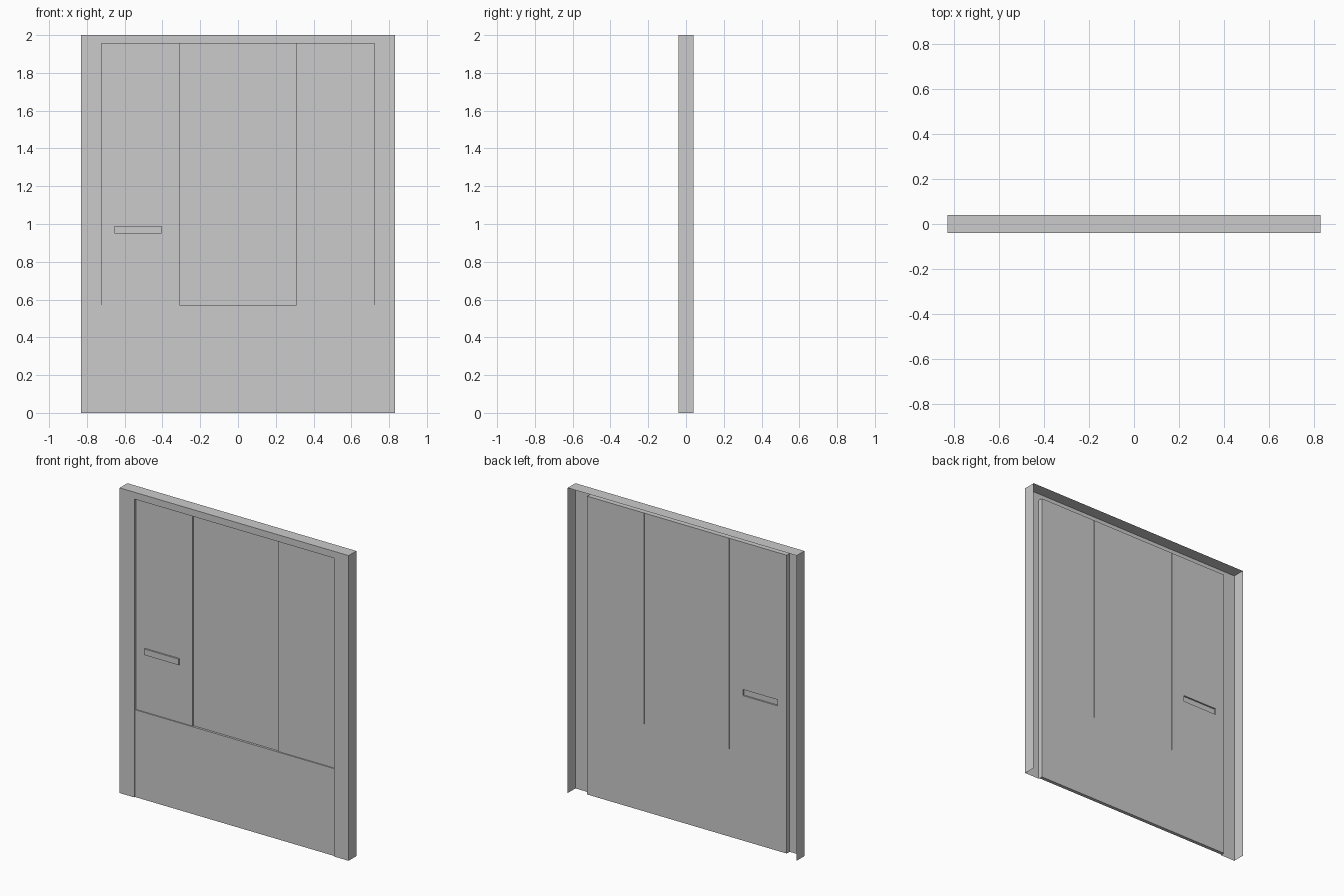
import bpy, bmesh

if "Cube" in bpy.data.objects:
    bpy.data.objects.remove(bpy.data.objects["Cube"])

W, D, H = 0.83, 0.04, 2.0        # half width, half depth, height of frame
OW, OH = 0.723, 1.955            # half width and height of the opening
SPLIT, ZL = 0.31, 0.572          # centre panel half width, lower panel height
BACK = -0.01                     # back plane of the door


def mesh_object(name, faces):
    bm = bmesh.new()
    for f in faces:
        bm.faces.new([bm.verts.new(p) for p in f])
    bmesh.ops.remove_doubles(bm, verts=bm.verts, dist=1e-5)
    me = bpy.data.meshes.new(name)
    bm.to_mesh(me)
    bm.free()
    ob = bpy.data.objects.new(name, me)
    bpy.context.collection.objects.link(ob)
    return ob


def box(name, x0, x1, y0, y1, z0, z1):
    bpy.ops.mesh.primitive_cube_add(size=1, location=((x0 + x1) / 2, (y0 + y1) / 2, (z0 + z1) / 2))
    ob = bpy.context.object
    ob.name = name
    ob.scale = (x1 - x0, y1 - y0, z1 - z0)
    bpy.ops.object.transform_apply(location=False, rotation=False, scale=True)
    return ob


def extrude_path(path, y0, y1):
    # strip of quads along an x-z path, from y0 to y1
    return [[(a[0], y0, a[1]), (a[0], y1, a[1]), (b[0], y1, b[1]), (b[0], y0, b[1])]
            for a, b in zip(path, path[1:])]


# Frame: thin shell open at the back and bottom
outer = [(W, 0), (W, H), (-W, H), (-W, 0)]
inner = [(OW, 0), (OW, OH), (-OW, OH), (-OW, 0)]
front = [[(p[0], -D, p[1]) for p in (outer[i + 1], outer[i], inner[i], inner[i + 1])] for i in range(3)]
mesh_object("frame", front + extrude_path(outer[::-1], -D, D) + extrude_path(inner, -D, BACK))

# Lower door panel
box("lower_panel", -OW, OW, -0.033, BACK, 0, ZL)

# Recessed centre panel, with a narrow groove each side at the back
box("centre_panel", -SPLIT, SPLIT, -0.018, -0.014, ZL, OH)
box("centre_panel_back", -SPLIT + 0.006, SPLIT - 0.006, -0.014, BACK, ZL, OH)

# Side panels
left = box("left_panel", -OW, -SPLIT, -0.026, BACK, ZL, OH)
box("right_panel", SPLIT, OW, -0.026, BACK, ZL, OH)

# Handle bar on the front and its pocket in the back
box("handle", -0.655, -0.405, -0.036, -0.026, 0.95, 0.99)
cutter = box("handle_pocket_cutter", -0.655, -0.405, -0.02, 0.01, 0.95, 0.99)
cutter.hide_render = True
cutter.hide_viewport = True
mod = left.modifiers.new("pocket", 'BOOLEAN')
mod.operation = 'DIFFERENCE'
mod.object = cutter
mod.solver = 'EXACT'
